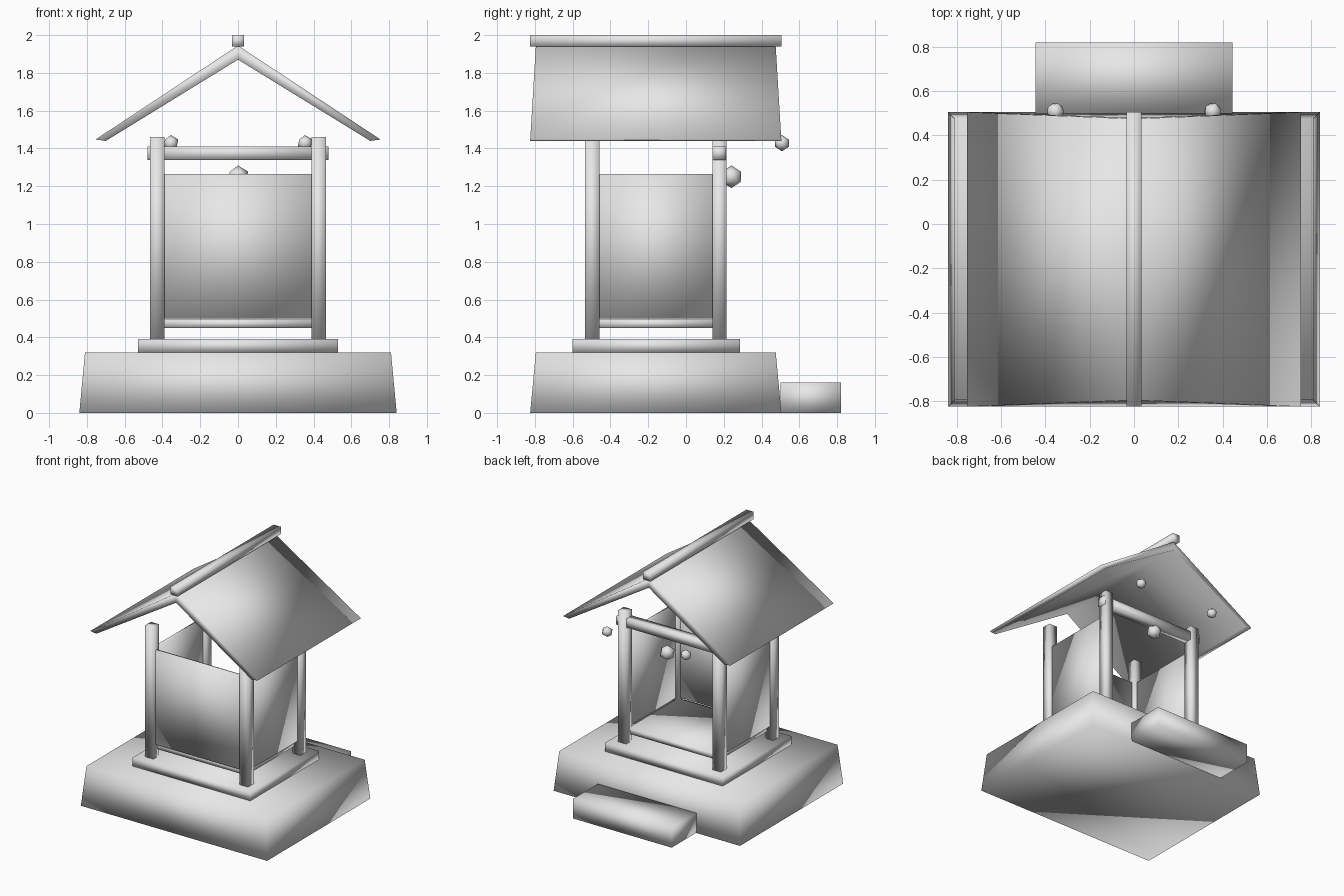
import bpy
import bmesh

if "Cube" in bpy.data.objects:
    bpy.data.objects.remove(bpy.data.objects["Cube"], do_unlink=True)

grey = bpy.data.materials.new("plain_grey")
grey.use_nodes = True
grey.diffuse_color = (0.8, 0.8, 0.8, 1)
grey.node_tree.nodes["Principled BSDF"].inputs["Base Color"].default_value = (0.8, 0.8, 0.8, 1)

MID = -0.16  # centre line of the building along y


def finish(name, bm):
    bmesh.ops.recalc_face_normals(bm, faces=bm.faces)
    for face in bm.faces:
        face.smooth = True
    mesh = bpy.data.meshes.new(name)
    bm.to_mesh(mesh)
    bm.free()
    mesh.materials.append(grey)
    obj = bpy.data.objects.new(name, mesh)
    bpy.context.collection.objects.link(obj)
    return obj


def box(name, xs, ys, zs, inset=0.0):
    """Box between limits; inset narrows its top on all sides."""
    bm = bmesh.new()
    bmesh.ops.create_cube(bm, size=1)
    for v in bm.verts:
        top = inset if v.co.z > 0 else 0
        x = xs[1] - top if v.co.x > 0 else xs[0] + top
        y = ys[1] - top if v.co.y > 0 else ys[0] + top
        v.co = (x, y, zs[1] if v.co.z > 0 else zs[0])
    return finish(name, bm)


def ball(name, x, y, z, radius):
    bm = bmesh.new()
    bmesh.ops.create_icosphere(bm, subdivisions=1, radius=radius)
    bmesh.ops.translate(bm, verts=bm.verts, vec=(x, y, z))
    return finish(name, bm)


# Stone base, plinth and entrance step
box("base", (-0.84, 0.84), (-0.825, 0.505), (0, 0.32), inset=0.03)
box("plinth", (-0.53, 0.53), (-0.60, 0.285), (0.32, 0.39))
box("step", (-0.445, 0.445), (0.50, 0.82), (0, 0.16))

# Raised floor
box("floor", (-0.41, 0.41), (-0.48, 0.16), (0.45, 0.495))

# Corner posts and side walls
for side, sx in (("right", -1), ("left", 1)):
    px = sx * 0.427
    for end, sy in (("front", -1), ("back", 1)):
        py = MID + sy * 0.337
        box(f"{end}_{side}_post", (px - 0.038, px + 0.038),
            (py - 0.038, py + 0.038), (0.39, 1.46))
    box(f"{side}_wall", (px - 0.012, px + 0.012), (-0.457, 0.14), (0.50, 1.265))

# Front wall and the beam over the open back
box("front_wall", (-0.39, 0.39), (-0.509, -0.485), (0.50, 1.265))
box("back_beam", (-0.48, 0.48), (0.14, 0.213), (1.34, 1.41))

# Gabled roof shell, slightly longer at the eaves than at the ridge
profile = [(-0.755, 1.447), (0, 1.945), (0.755, 1.447),
           (0.70, 1.44), (0, 1.87), (-0.70, 1.44)]
bm = bmesh.new()
rings = []
for s in (-1, 1):
    rings.append([bm.verts.new((x, MID + s * (0.665 - 0.06 * (z - 1.44)), z))
                  for x, z in profile])
count = len(profile)
for i in range(count):
    j = (i + 1) % count
    bm.faces.new((rings[0][i], rings[0][j], rings[1][j], rings[1][i]))
for ring in rings:
    bm.faces.new((ring[0], ring[1], ring[4], ring[5]))
    bm.faces.new((ring[1], ring[2], ring[3], ring[4]))
finish("roof", bm)
box("ridge_cap", (-0.033, 0.033), (-0.825, 0.505), (1.94, 2.0))

# Hanging bell and eave ornaments
ball("bell", 0, 0.24, 1.25, 0.06)
for side, sx in (("right", -1), ("left", 1)):
    ball(f"{side}_ornament", sx * 0.355, 0.508, 1.428, 0.043)
